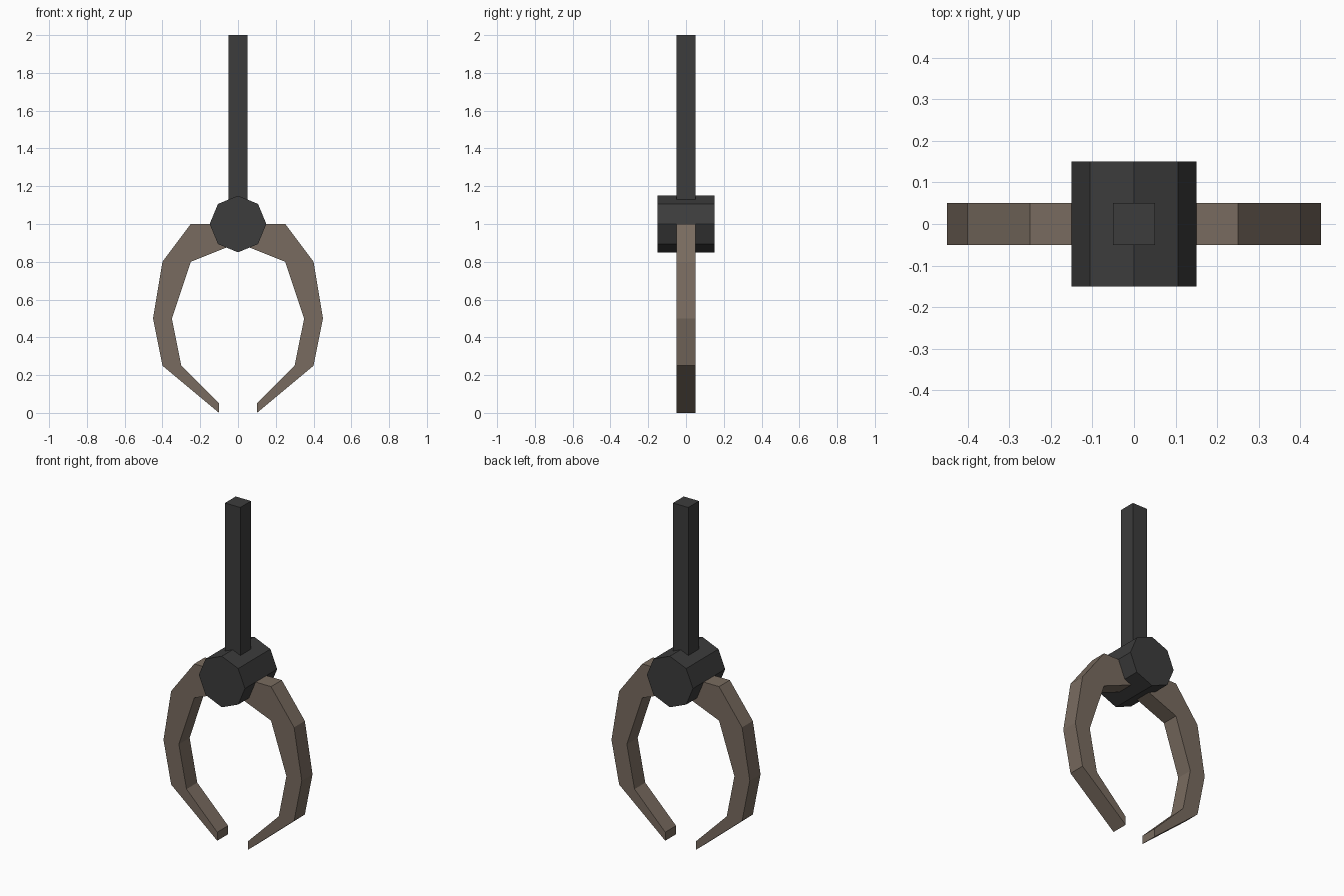
import bpy, bmesh
from math import radians, pi
from mathutils import Matrix

if "Cube" in bpy.data.objects:
    bpy.data.objects.remove(bpy.data.objects["Cube"])


def material(name, color):
    m = bpy.data.materials.new(name)
    m.diffuse_color = (*color, 1)
    m.use_nodes = True
    m.node_tree.nodes["Principled BSDF"].inputs["Base Color"].default_value = m.diffuse_color
    return m


dark = material("dark_metal", (0.045, 0.045, 0.045))
brown = material("worn_brown", (0.19, 0.148, 0.115))


def add_object(name, bm, mat):
    bmesh.ops.recalc_face_normals(bm, faces=bm.faces)
    mesh = bpy.data.meshes.new(name)
    bm.to_mesh(mesh)
    bm.free()
    mesh.materials.append(mat)
    obj = bpy.data.objects.new(name, mesh)
    bpy.context.collection.objects.link(obj)
    return obj


# Square lifting rod, seated inside the hub
ROD_BOTTOM, ROD_TOP = 1.0, 2.0
bm = bmesh.new()
bmesh.ops.create_cube(bm, size=1, matrix=(
    Matrix.Translation((0, 0, (ROD_BOTTOM + ROD_TOP) / 2))
    @ Matrix.Diagonal((0.1, 0.1, ROD_TOP - ROD_BOTTOM, 1))))
add_object("rod", bm, dark)

# Octagonal pivot hub lying along y, with a corner pointing up
bm = bmesh.new()
bmesh.ops.create_cone(bm, cap_ends=True, segments=8, radius1=0.15, radius2=0.15,
                      depth=0.3, matrix=Matrix.Translation((0, 0, 1))
                      @ Matrix.Rotation(radians(90), 4, 'X'))
add_object("hub", bm, dark)

# Curved claws: paired outer and inner (x, z) points from hub to tip
OUTER = [(0, 1), (0.25, 1), (0.4, 0.8), (0.45, 0.5), (0.4, 0.25), (0.1, 0)]
INNER = [(0, 0.9), (0.25, 0.8), (0.25, 0.8), (0.35, 0.5), (0.3, 0.25), (0.1, 0.05)]
HALF = 0.05


def claw(name, side):
    bm = bmesh.new()
    rings = []
    for (ox, oz), (ix, iz) in zip(OUTER, INNER):
        rings.append([bm.verts.new(p) for p in (
            (side * ox, -HALF, oz), (side * ox, HALF, oz),
            (side * ix, HALF, iz), (side * ix, -HALF, iz))])
    for a, b in zip(rings, rings[1:]):
        for i in range(4):
            j = (i + 1) % 4
            bm.faces.new((a[i], a[j], b[j], b[i]))
    bm.faces.new(rings[0])
    bm.faces.new(rings[-1])
    bmesh.ops.remove_doubles(bm, verts=bm.verts, dist=0.0001)
    add_object(name, bm, brown)


claw("right_claw", 1)
claw("left_claw", -1)
